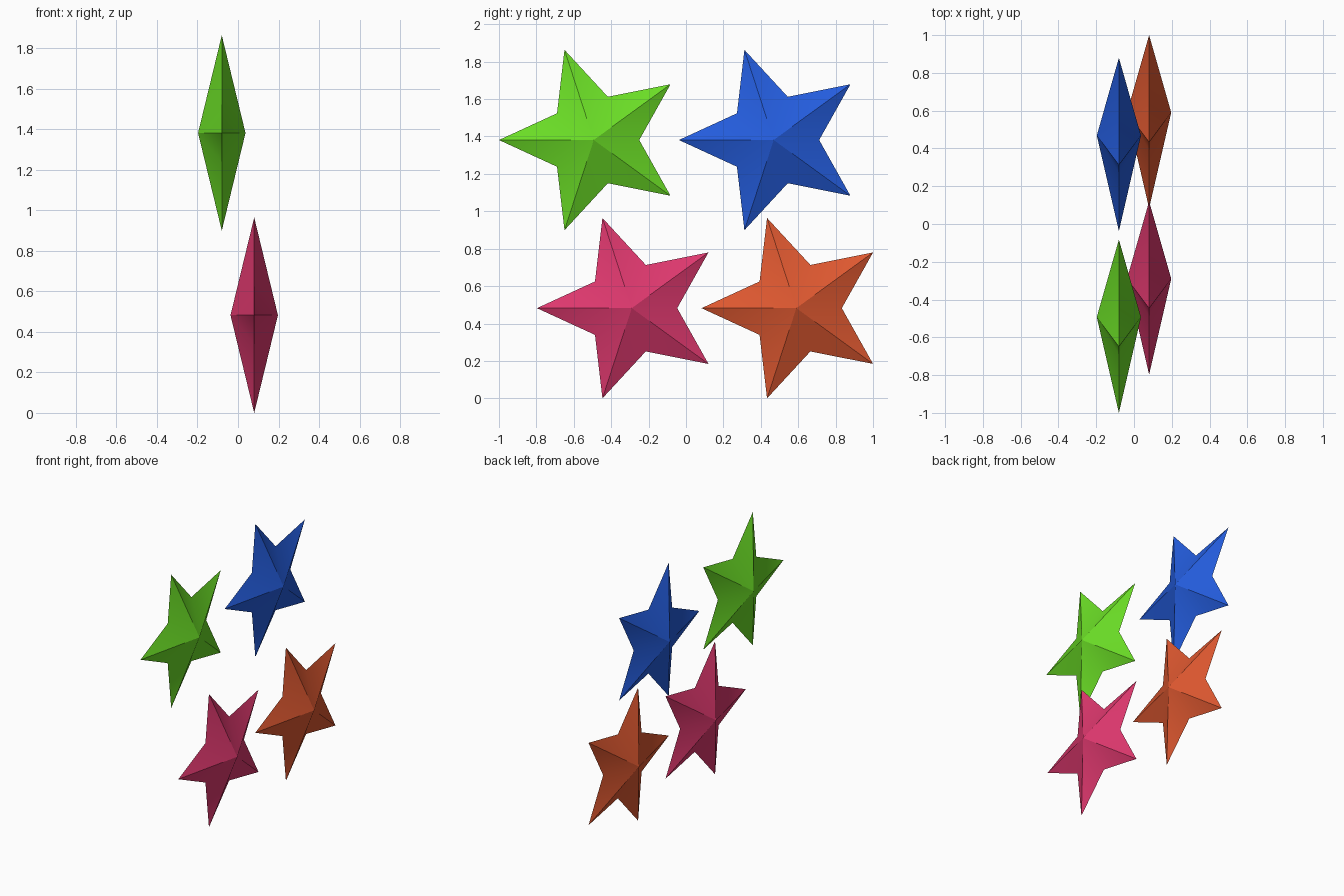
import bpy
import bmesh
import math

# Remove the default cube
cube = bpy.data.objects.get("Cube")
if cube:
    bpy.data.objects.remove(cube, do_unlink=True)

OUTER, INNER, DEPTH = 0.507, 0.243, 0.117


def srgb(r, g, b):
    """Convert 8-bit display values to a linear colour."""
    def lin(v):
        v /= 255
        return v / 12.92 if v <= 0.04045 else ((v + 0.055) / 1.055) ** 2.4
    return (lin(r), lin(g), lin(b), 1)


def make_material(name, colour):
    mat = bpy.data.materials.new(name)
    mat.use_nodes = True
    mat.diffuse_color = colour
    bsdf = mat.node_tree.nodes["Principled BSDF"]
    bsdf.inputs["Base Color"].default_value = colour
    bsdf.inputs["Roughness"].default_value = 0.6
    return mat


def make_star(name, location, mat):
    """Five-pointed star in the YZ plane, raised to a peak on both sides."""
    bm = bmesh.new()
    rim = []
    for i in range(10):
        r = INNER if i % 2 else OUTER
        a = math.pi + i * math.pi / 5
        rim.append(bm.verts.new((0, r * math.cos(a), r * math.sin(a))))
    for side in (DEPTH, -DEPTH):
        peak = bm.verts.new((side, 0, 0))
        for i in range(10):
            bm.faces.new((rim[i], rim[(i + 1) % 10], peak))
    bmesh.ops.recalc_face_normals(bm, faces=bm.faces)
    mesh = bpy.data.meshes.new(name)
    bm.to_mesh(mesh)
    bm.free()
    mesh.materials.append(mat)
    obj = bpy.data.objects.new(name, mesh)
    obj.location = location
    bpy.context.collection.objects.link(obj)
    # Soft valleys, crisp ridges and rim
    bpy.ops.object.select_all(action='DESELECT')
    obj.select_set(True)
    bpy.context.view_layer.objects.active = obj
    bpy.ops.object.shade_smooth_by_angle(angle=math.radians(30))


# Upper and lower pairs of stars
stars = [
    ("green", (-0.08, -0.493, 1.381), (107, 222, 38)),
    ("blue", (-0.08, 0.469, 1.381), (36, 93, 222)),
    ("pink", (0.08, -0.29, 0.482), (222, 56, 110)),
    ("orange", (0.08, 0.59, 0.482), (222, 88, 48)),
]
for name, location, colour in stars:
    make_star(name + "_star", location, make_material(name, srgb(*colour)))
